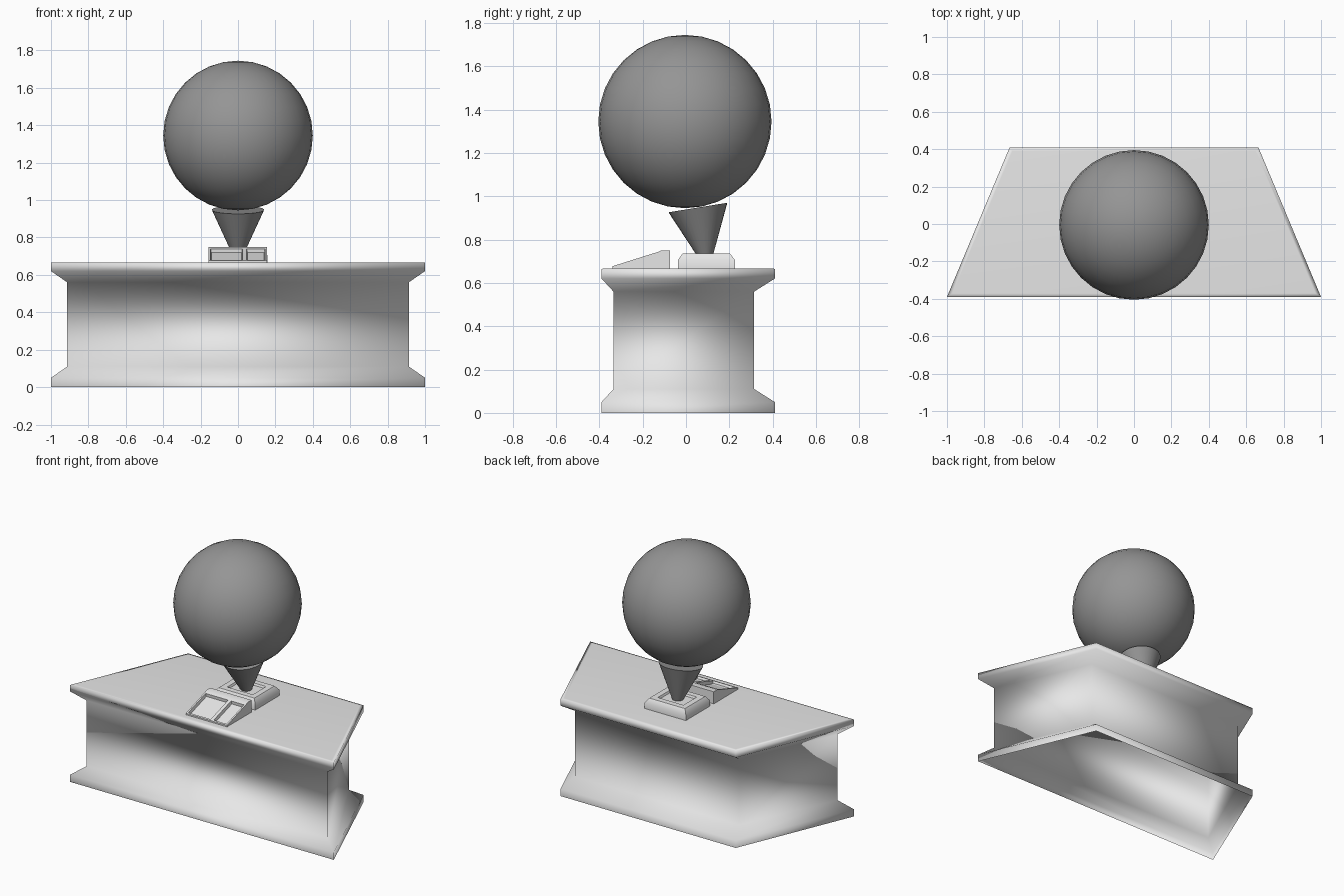
import bpy, bmesh
from math import radians, cos, sin, tau

cube = bpy.data.objects.get("Cube")
if cube:
    bpy.data.objects.remove(cube, do_unlink=True)


def make_material(name, value):
    m = bpy.data.materials.new(name)
    m.use_nodes = True
    m.diffuse_color = (value, value, value, 1)
    m.node_tree.nodes["Principled BSDF"].inputs["Base Color"].default_value = (value, value, value, 1)
    return m


light_grey = make_material("light grey", 0.8)
dark_grey = make_material("dark grey", 0.3)


def finish(bm, name, mat, angle=None):
    bmesh.ops.recalc_face_normals(bm, faces=bm.faces[:])
    me = bpy.data.meshes.new(name)
    bm.to_mesh(me)
    bm.free()
    me.materials.append(mat)
    ob = bpy.data.objects.new(name, me)
    bpy.context.collection.objects.link(ob)
    bpy.ops.object.select_all(action='DESELECT')
    ob.select_set(True)
    bpy.context.view_layer.objects.active = ob
    if angle is None:
        bpy.ops.object.shade_smooth()
    else:
        bpy.ops.object.shade_smooth_by_angle(angle=radians(angle))
    return ob


def loft(rings, cap_start=True):
    """Skin a list of point rings and close the last one."""
    bm = bmesh.new()
    loops = [[bm.verts.new(p) for p in r] for r in rings]
    for a, b in zip(loops, loops[1:]):
        for i in range(len(a)):
            j = (i + 1) % len(a)
            bm.faces.new((a[i], a[j], b[j], b[i]))
    bm.faces.new(loops[-1])
    if cap_start:
        bm.faces.new(loops[0][::-1])
    return bm


def trapezoid(front_x, back_x, front_y, back_y, z):
    return [(-front_x, front_y, z), (front_x, front_y, z),
            (back_x, back_y, z), (-back_x, back_y, z)]


# Counter: flared rims above and below a recessed wall, open underneath
outer = (1.0, 0.665, -0.39, 0.41)
wall = (0.913, 0.623, -0.335, 0.315)
top_inset = (0.97, 0.65, -0.37, 0.39)
levels = [(outer, 0), (outer, 0.05), (wall, 0.11), (wall, 0.56),
          (outer, 0.62), (outer, 0.665), (top_inset, 0.667)]
finish(loft([trapezoid(*s, z) for s, z in levels], cap_start=False), "counter", light_grey)

# Sloped keypad console with two recessed panels
profile = [(-0.34, 0.665), (-0.34, 0.677), (-0.13, 0.743), (-0.115, 0.75),
           (-0.075, 0.75), (-0.075, 0.665)]
bm = loft([[(x, y, z) for y, z in profile] for x in (-0.158, 0.035, 0.155)])
slopes = [f for f in bm.faces
          if f.calc_center_median().y < -0.2 and min(v.co.z for v in f.verts) > 0.67
          and max(v.co.x for v in f.verts) - min(v.co.x for v in f.verts) > 0.05]
bmesh.ops.recalc_face_normals(bm, faces=bm.faces[:])
bmesh.ops.inset_individual(bm, faces=slopes, thickness=0.016, depth=0)
bmesh.ops.inset_individual(bm, faces=slopes, thickness=0.006, depth=-0.02)
finish(bm, "keypad_console", light_grey, 40)


# Pedestal block with chamfered top and a shallow recess
def rectangle(inset, z):
    x, y0, y1 = 0.157 - inset, -0.038 + inset, 0.226 - inset
    return trapezoid(x, x, y0, y1, z)


finish(loft([rectangle(i, z) for i, z in
             [(0, 0.665), (0, 0.705), (0.022, 0.735), (0.06, 0.735), (0.066, 0.722)]]),
       "pedestal", light_grey, 40)


# Tapered neck with a tilted top
def circle(r, y, z, tilt):
    return [(r * cos(t), y + r * 0.97 * sin(t), z + tilt * sin(t))
            for t in (tau * i / 32 for i in range(32))]


finish(loft([circle(0.036, 0.088, 0.722, 0.0), circle(0.14, 0.055, 0.948, 0.022)]),
       "neck", dark_grey, 40)

# Large globe
bm = bmesh.new()
bmesh.ops.create_uvsphere(bm, u_segments=32, v_segments=16, radius=0.4)
bmesh.ops.translate(bm, verts=bm.verts[:], vec=(0, -0.005, 1.345))
finish(bm, "globe", dark_grey)
